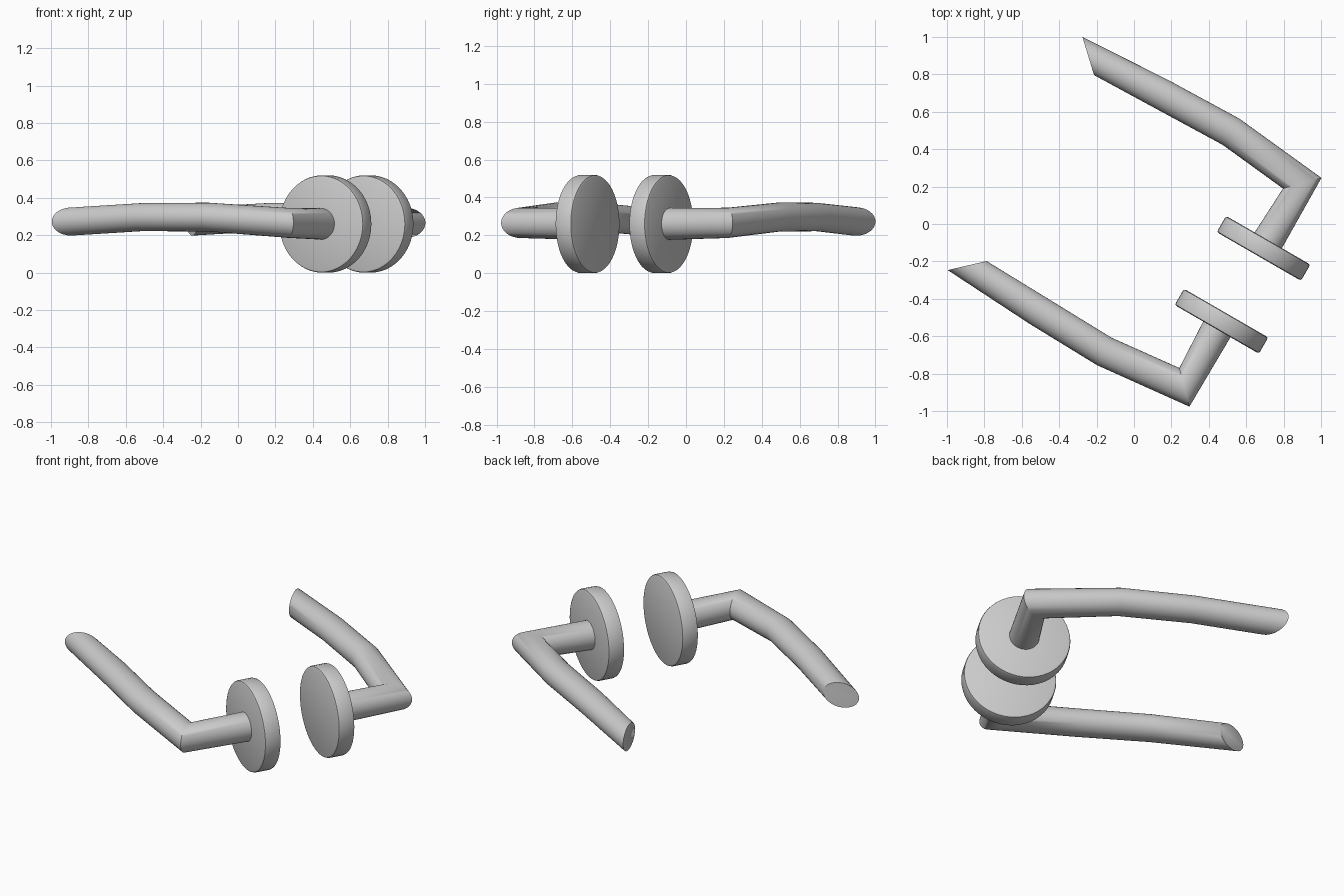
import bpy, bmesh, math
from mathutils import Vector

if "Cube" in bpy.data.objects:
    bpy.data.objects.remove(bpy.data.objects["Cube"])

# Shared door frame: midpoint, direction along the door, door normal
ORIGIN = Vector((0.58, -0.325, 0))
ALONG = Vector((-math.sqrt(3) / 2, 0.5, 0))
NORMAL = Vector((0.5, math.sqrt(3) / 2, 0))

# Lever rings: centre along, centre out, centre z, half axis (along, out), z radius
LEVER = [
    (0.0, 0.25, 0.260, 0.085, 0.0, 0.084),
    (-0.005, 0.63, 0.266, 0.075, -0.076, 0.080),
    (0.462, 0.678, 0.297, 0.004, -0.083, 0.077),
    (0.875, 0.667, 0.297, -0.004, -0.083, 0.075),
    (1.326, 0.647, 0.273, -0.078, -0.073, 0.075),
]
# Rose rings (radius, distance from door middle), with softened rims
ROSE = [(0.247, 0.175), (0.257, 0.179), (0.26, 0.188),
        (0.26, 0.262), (0.257, 0.271), (0.247, 0.275)]


def loft(name, rings, sides, side, angle):
    bm = bmesh.new()
    loops = []
    for t, w, z, ht, hw, rz in rings:
        loop = []
        for i in range(sides):
            a = 2 * math.pi * i / sides
            p = ORIGIN + ALONG * (t + ht * math.cos(a)) + NORMAL * side * (w + hw * math.cos(a))
            p.z = z + rz * math.sin(a)
            loop.append(bm.verts.new(p))
        loops.append(loop)
    for a, b in zip(loops, loops[1:]):
        for i in range(sides):
            j = (i + 1) % sides
            bm.faces.new((a[i], a[j], b[j], b[i]))
    bm.faces.new(loops[0])
    bm.faces.new(loops[-1])
    bmesh.ops.recalc_face_normals(bm, faces=bm.faces)
    mesh = bpy.data.meshes.new(name)
    bm.to_mesh(mesh)
    bm.free()
    obj = bpy.data.objects.new(name, mesh)
    bpy.context.collection.objects.link(obj)
    bpy.ops.object.select_all(action='DESELECT')
    obj.select_set(True)
    bpy.context.view_layer.objects.active = obj
    bpy.ops.object.shade_smooth_by_angle(angle=math.radians(angle))


# Mirrored pair of levers with round roses
for label, side in (("front", -1), ("back", 1)):
    loft(label + "_lever", LEVER, 32, side, 50)
    loft(label + "_rose", [(0, w, 0.26, r, 0, r) for r, w in ROSE], 48, side, 40)
